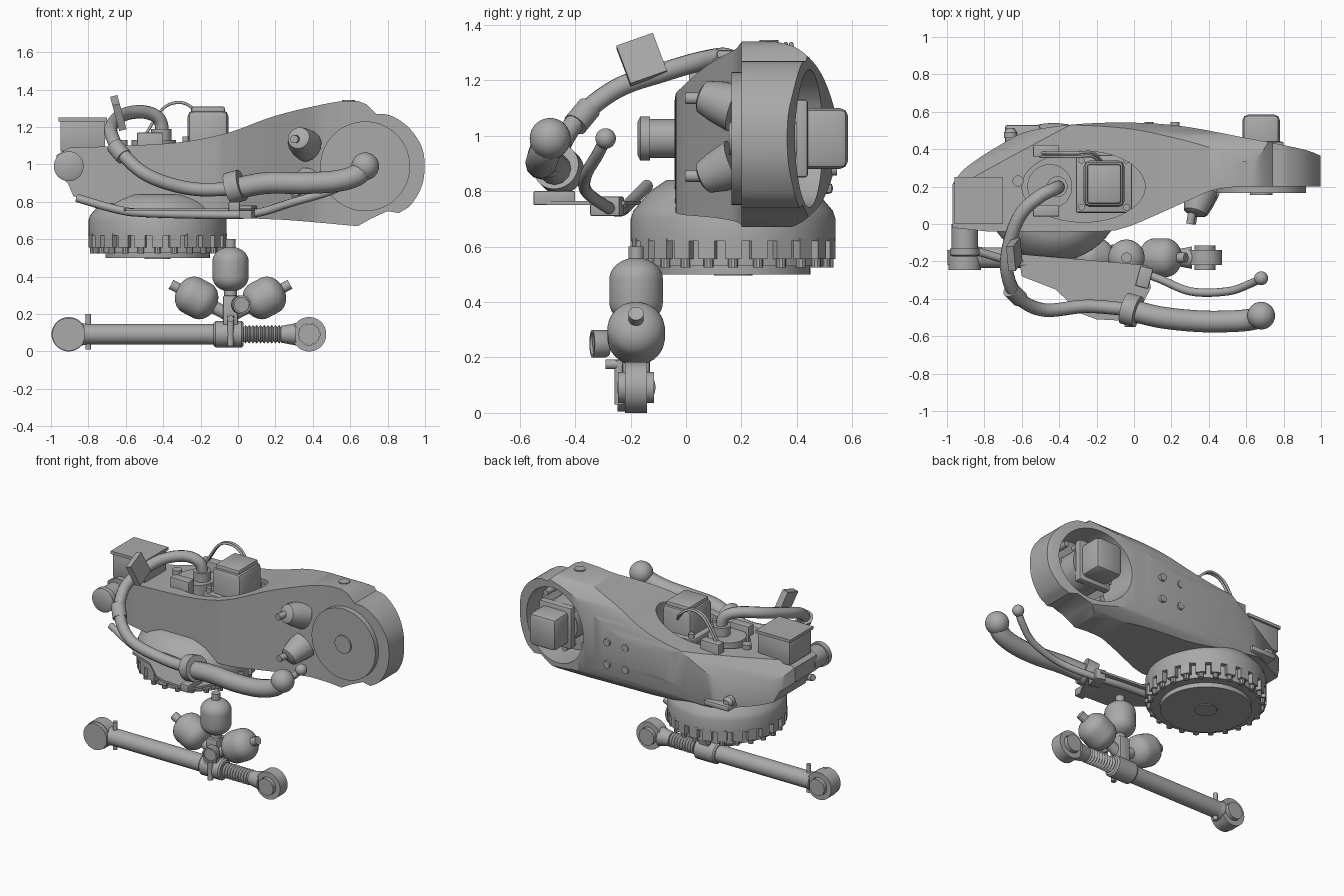
import bpy, bmesh, math
from mathutils import Vector, Matrix, Euler

if "Cube" in bpy.data.objects:
    bpy.data.objects.remove(bpy.data.objects["Cube"])

grey = bpy.data.materials.new("machine grey")
grey.use_nodes = True
grey.diffuse_color = (.4, .4, .4, 1)
grey.node_tree.nodes["Principled BSDF"].inputs["Base Color"].default_value = grey.diffuse_color


def activate(ob):
    bpy.ops.object.select_all(action='DESELECT')
    ob.select_set(True)
    bpy.context.view_layer.objects.active = ob


def finish(name, bm):
    bmesh.ops.recalc_face_normals(bm, faces=bm.faces)
    mesh = bpy.data.meshes.new(name)
    bm.to_mesh(mesh)
    bm.free()
    mesh.materials.append(grey)
    ob = bpy.data.objects.new(name, mesh)
    bpy.context.collection.objects.link(ob)
    return smooth(ob)


def smooth(ob):
    activate(ob)
    bpy.ops.object.shade_smooth_by_angle(angle=math.radians(35))
    return ob


def spline(points, steps=6):
    """Smooth path through the points."""
    pts = [Vector(p) for p in points]
    pts = [pts[0] * 2 - pts[1]] + pts + [pts[-1] * 2 - pts[-2]]
    out = []
    for a, b, c, d in zip(pts, pts[1:], pts[2:], pts[3:]):
        for i in range(steps):
            t = i / steps
            out.append((b * 2 + (c - a) * t + (a * 2 - b * 5 + c * 4 - d) * t ** 2
                        + (b * 3 - a - c * 3 + d) * t ** 3) / 2)
    return out + [pts[-2]]


def prism(name, outline, axis, low, high):
    """Extrude a flat outline along an axis."""
    place = {"x": lambda p, h: (h, p[0], p[1]),
             "y": lambda p, h: (p[0], h, p[1]),
             "z": lambda p, h: (p[0], p[1], h)}[axis]
    bm = bmesh.new()
    face = bm.faces.new([bm.verts.new(place(p, low)) for p in outline])
    new = bmesh.ops.extrude_face_region(bm, geom=[face])["geom"]
    shift = Vector(place((0, 0), high - low))
    bmesh.ops.translate(bm, vec=shift, verts=[v for v in new if isinstance(v, bmesh.types.BMVert)])
    return finish(name, bm)


def lathe(name, profile, origin, direction, sides=32):
    """Spin (radius, height) pairs about a direction."""
    bm = bmesh.new()
    turn = Vector(direction).to_track_quat('Z', 'Y')
    rings = []
    for r, h in profile:
        angles = [math.tau * (i + .5) / sides for i in range(sides)]
        rings.append([bm.verts.new(Vector(origin) + turn @ Vector((r * math.cos(a), r * math.sin(a), h)))
                      for a in angles])
    for low, up in zip(rings, rings[1:]):
        for i in range(sides):
            j = (i + 1) % sides
            bm.faces.new((low[i], low[j], up[j], up[i]))
    bm.faces.new(rings[0])
    bm.faces.new(rings[-1])
    return finish(name, bm)


def rod(name, start, end, r, r_end=None, sides=32):
    axis = Vector(end) - Vector(start)
    return lathe(name, [(r, 0), (r_end or r, axis.length)], start, axis, sides)


def box(name, low, high, bevel=0, turn=(0, 0, 0)):
    """Box between two corners, turned by degrees about its middle."""
    bm = bmesh.new()
    bmesh.ops.create_cube(bm, size=1)
    size = Vector(high) - Vector(low)
    bmesh.ops.scale(bm, vec=size, verts=bm.verts)
    if bevel:
        bmesh.ops.bevel(bm, geom=bm.edges, offset=bevel, segments=2, profile=.5, affect='EDGES')
    spin = Euler([math.radians(t) for t in turn]).to_matrix().to_4x4()
    bm.transform(Matrix.Translation(Vector(low) + size / 2) @ spin)
    return finish(name, bm)


def ball(name, centre, r):
    bm = bmesh.new()
    bmesh.ops.create_uvsphere(bm, u_segments=32, v_segments=16, radius=r,
                              matrix=Matrix.Translation(centre))
    return finish(name, bm)


def tube(name, points, r):
    data = bpy.data.curves.new(name, 'CURVE')
    data.dimensions, data.bevel_depth, data.bevel_resolution = '3D', r, 4
    data.use_fill_caps = True
    path = spline(points)
    line = data.splines.new('POLY')
    line.points.add(len(path) - 1)
    for point, co in zip(line.points, path):
        point.co = (*co, 1)
    ob = bpy.data.objects.new(name, data)
    bpy.context.collection.objects.link(ob)
    activate(ob)
    bpy.ops.object.convert(target='MESH')
    ob = bpy.context.object
    ob.data.materials.clear()
    ob.data.materials.append(grey)
    return smooth(ob)


def combine(target, tool, operation):
    activate(target)
    mod = target.modifiers.new("cut", 'BOOLEAN')
    mod.operation, mod.solver, mod.object = operation, 'EXACT', tool
    bpy.ops.object.modifier_apply(modifier=mod.name)
    bpy.data.objects.remove(tool)


# Arm casting: side profile crossed with plan and end profiles
top_edge = spline([(-.9, 1.09), (-.6, 1.1), (-.3, 1.12), (-.05, 1.17), (.2, 1.26), (.5, 1.33), (.64, 1.34)])
nose = spline([(.74, 1.27), (.82, 1.26), (.92, 1.19), (.99, 1.07), (.99, .91), (.93, .79), (.86, .74)])
belly = spline([(.64, .67), (.3, .7), (.1, .71), (-.1, .72), (-.4, .76), (-.75, .8), (-.88, .83)])
side = top_edge + [(.69, 1.32)] + nose + [(.8, .75), (.71, .71)] + belly + [(-.91, .9), (-.97, .95), (-.97, 1.05)]
arm = prism("arm_casting", side, "y", -.3, .7)
back_edge = spline([(-.98, .2), (-.9, .3), (-.72, .42), (-.55, .5), (-.2, .54), (.2, .53), (.6, .46), (.9, .4), (1.01, .36)])
front_edge = spline([(.55, .2), (.42, .18), (.3, .13), (.1, .04), (-.05, -.02), (-.2, -.04), (-.78, -.04)])
plan = prism("plan_cutter", back_edge + [(1.01, .2)] + front_edge + [(-.97, -.02)], "z", .5, 1.5)
combine(arm, plan, 'INTERSECT')
round_back = spline([(.28, 1.35), (.41, 1.31), (.5, 1.2), (.55, 1), (.51, .8), (.42, .69), (.28, .64)])
combine(arm, prism("end_cutter", [(-.3, 1.38)] + round_back + [(-.3, .6)], "x", -1.2, 1.2), 'INTERSECT')

# Openings in the casting and its sloping back corner
pocket_outline = [(-.27 + .33 * math.cos(math.tau * i / 40), .2 + .19 * math.sin(math.tau * i / 40)) for i in range(40)]
combine(arm, prism("pocket_cutter", pocket_outline, "z", .95, 1.5), 'DIFFERENCE')
combine(arm, rod("wrist_cutter", (.68, .24, .99), (.68, .7, .99), .24, .26, 48), 'DIFFERENCE')
bm = bmesh.new()
bm.from_mesh(arm.data)
cut = bmesh.ops.bisect_plane(bm, geom=bm.verts[:] + bm.edges[:] + bm.faces[:],
                             plane_co=(-.55, .42, 1.1), plane_no=(-.4, .7, .5), clear_outer=True)
bmesh.ops.holes_fill(bm, edges=[e for e in cut["geom_cut"] if isinstance(e, bmesh.types.BMEdge)])
bm.to_mesh(arm.data)
bm.free()
smooth(arm)

# Wrist disc, lugs and wrist motor
rod("wrist_disc", (.68, .21, .99), (.68, .165, .99), .24, sides=64)
rod("wrist_cap", (.68, .17, .99), (.68, .155, .99), .06)
box("wrist_motor", (.58, .36, .88), (.78, .585, 1.1), .03)
box("wrist_motor_flange", (.56, .39, .85), (.8, .44, 1.13), .01)
rod("wrist_motor_base", (.68, .22, .99), (.68, .4, .99), .14)
for i in range(8):
    a = math.tau * i / 8
    x, z = .68 + .2 * math.cos(a), .99 + .2 * math.sin(a)
    rod("wrist_bolt", (x, .23, z), (x, .34, z), .02, sides=12)
for x, z, lean in ((.36, 1.1, .35), (.37, .9, -.45)):
    lathe("front_lug", [(.09, 0), (.075, .08), (.06, .13), (.04, .14)], (x, .18, z), (-.3, -1, lean), 16)
    tip = Vector((x - .05, .06, z + lean * .1))
    rod("lug_pin", tip, tip + Vector((-.01, -.06, 0)), .022, sides=12)
rod("top_lug", (.59, .3, 1.31), (.59, .3, 1.345), .035, sides=16)
for x in (.08, .22):
    for z in (.88, 1.03):
        rod("back_bolt", (x, .49, z), (x, .545, z), .024, sides=16)

# Slewing base
hub = Vector((-.43, .17, 0))
lathe("base_ring", [(.28, .5), (.28, .53), (.34, .53), (.34, .62), (.37, .62), (.37, .7), (.36, .73),
                    (.3, .8), (.24, .84)], hub, (0, 0, 1), 64)
rod("base_hub", hub + Vector((0, 0, .495)), hub + Vector((0, 0, .52)), .07)
for i in range(24):
    a = math.tau * i / 24
    out = hub + Vector((math.cos(a), math.sin(a), 0)) * .345
    box("base_tooth", out + Vector((-.025, -.03, .555)), out + Vector((.025, .03, .63)), turn=(0, 0, math.degrees(a)))
    rod("base_bolt", out + Vector((0, 0, .525)), out + Vector((0, 0, .57)), .018, sides=10)

# Elbow end: junction box and pivot
box("junction_box", (-.95, .01, 1.07), (-.71, .24, 1.23), .004)
box("junction_lid", (-.96, 0, 1.23), (-.7, .25, 1.25))
lathe("pivot", [(.07, 0), (.07, .13), (.08, .13), (.08, .165), (.06, .175)], (-.905, 0, .99), (0, -1, 0))
lathe("back_knob", [(.035, 0), (.035, .03), (.02, .05)], (-.66, .46, .84), (0, 1, 0), 16)
box("back_ledge", (-.69, .4, .79), (-.5, .53, .83), .015)

# Drive motors in the pocket
box("drive_motor", (-.27, .09, .95), (-.05, .34, 1.29), .035)
box("drive_motor_cap", (-.25, .11, 1.27), (-.07, .32, 1.31), .012)
box("drive_flange", (-.31, .06, 1.08), (-.01, .37, 1.12), .01)
for x in (-.28, -.04):
    for y in (.09, .34):
        rod("flange_bolt", (x, y, 1.1), (x, y, 1.15), .018, sides=12)
rod("round_motor", (-.45, .2, .94), (-.45, .2, 1.13), .12)
rod("cable_socket", (-.41, .2, 1.1), (-.41, .2, 1.19), .055)
for y in (.04, .36):
    box("motor_bracket", (-.54, y, 1), (-.4, y + .06, 1.17), .005)
rod("side_plug", (-.62, .23, 1.05), (-.62, .23, 1.13), .03, sides=16)
for y in (.36, .38):
    tube("thin_wire", [(-.5, y, 1.15), (-.4, y, 1.3), (-.3, y, 1.33), (-.22, y, 1.28), (-.16, y - .06, 1.2)], .008)

# Main cable with thick sleeve, clamp and ball end
tube("main_cable", [(-.4, .2, 1.13), (-.42, .19, 1.24), (-.5, .15, 1.28), (-.6, .06, 1.27), (-.66, -.08, 1.23),
                    (-.68, -.25, 1.17), (-.62, -.39, 1.06), (-.48, -.46, .94), (-.25, -.44, .87), (0, -.46, .87)], .036)
tube("cable_sleeve", [(-.02, -.46, .87), (.15, -.5, .9), (.35, -.52, .9), (.52, -.52, .91), (.63, -.51, .94),
                      (.68, -.49, .99)], .058)
ball("cable_end", (.68, -.49, .99), .074)
rod("cable_clamp", (-.05, -.45, .87), (.02, -.47, .89), .085)
rod("cable_band", (-.66, -.35, 1.1), (-.61, -.4, 1.04), .045)
box("cable_plate", (-.66, -.23, 1.2), (-.62, -.09, 1.35), turn=(20, -15, 0))
tube("thin_cable", [(-.86, -.14, .82), (-.65, -.2, .76), (-.5, -.22, .74), (-.1, -.24, .73), (.1, -.28, .74),
                    (.3, -.36, .8), (.5, -.36, .86), (.62, -.32, .93), (.68, -.29, .99)], .022)
ball("thin_cable_end", (.68, -.29, .99), .037)

# Cable bracket
prism("bracket_plate", [(-.62, -.16), (.07, -.22), (.09, -.34), (0, -.52), (-.2, -.51), (-.28, -.48), (-.42, -.35),
                        (-.6, -.28)], "z", .75, .765)
box("bracket_block", (-.05, -.55, .75), (.01, -.4, .8), .004)
box("thin_cable_clamp", (.02, -.34, .71), (.09, -.23, .78), .006, turn=(0, 0, -15))

# Balancer rod with eyes and bellows
line = Vector((0, -.18, .092))
for x, inward in ((-.905, 1), (.38, -1)):
    c = line + Vector((x, 0, 0))
    eye = rod("rod_eye", c + Vector((0, -.04, 0)), c + Vector((0, .04, 0)), .092, sides=48)
    combine(eye, rod("eye_cutter", c + Vector((0, -.1, 0)), c + Vector((0, .1, 0)), .058), 'DIFFERENCE')
    smooth(eye)
    rod("eye_bearing", c + Vector((0, -.065, 0)), c + Vector((0, .065, 0)), .056)
    rod("eye_neck", c + Vector((inward * .07, 0, 0)), c + Vector((inward * .15, 0, 0)), .06, .045)
rod("eye_cover", line + Vector((-.905, -.03, 0)), line + Vector((-.905, -.067, 0)), .088, sides=48)
rod("balancer_tube", line + Vector((-.82, 0, 0)), line + Vector((-.1, 0, 0)), .055)
lathe("balancer_collar", [(.062, 0), (.07, .01), (.07, .15), (.06, .16)], line + Vector((-.13, 0, 0)), (1, 0, 0))
folds = [(.05 if i % 2 else .038, i * .01) for i in range(21)]
lathe("bellows", folds, line + Vector((.03, 0, 0)), (1, 0, 0))
rod("tube_pin", (-.8, -.18, .01), (-.8, -.18, .2), .015, sides=12)
rod("valve_pin", (-.04, -.24, .03), (-.04, -.24, .19), .018, sides=12)
rod("side_valve", (-.04, -.18, .175), (-.04, -.29, .175), .018, sides=12)

# Pressure vessels on a manifold
box("manifold", (-.08, -.23, .14), (0, -.13, .3), .01)
joint = Vector((-.04, -.18, .19))
for tilt, start, length, r in ((0, .13, .24, .097), (-62, .09, .23, .104), (62, .09, .23, .104)):
    a = math.radians(tilt)
    way = Vector((math.sin(a), 0, math.cos(a)))
    arc = [math.pi * i / 16 for i in range(1, 8)]
    cap = [(r * math.sin(t), r * (1 - math.cos(t)) * .8) for t in arc] + [(r, r * .8)]
    profile = cap + [(p, length - h) for p, h in reversed(cap)]
    lathe("pressure_vessel", profile, joint + way * start, way)
    rod("vessel_neck", joint, joint + way * (start + .02), .035, sides=16)
    rod("vessel_valve", joint + way * (start + length - .02), joint + way * (start + length + .04), .028, sides=12)
lathe("gauge", [(.045, 0), (.05, .01), (.05, .06), (.04, .06), (.04, .05)], (.01, -.28, .25), (.2, -1, 0))
rod("gauge_stem", (-.02, -.2, .25), (.01, -.3, .25), .015, sides=12)
